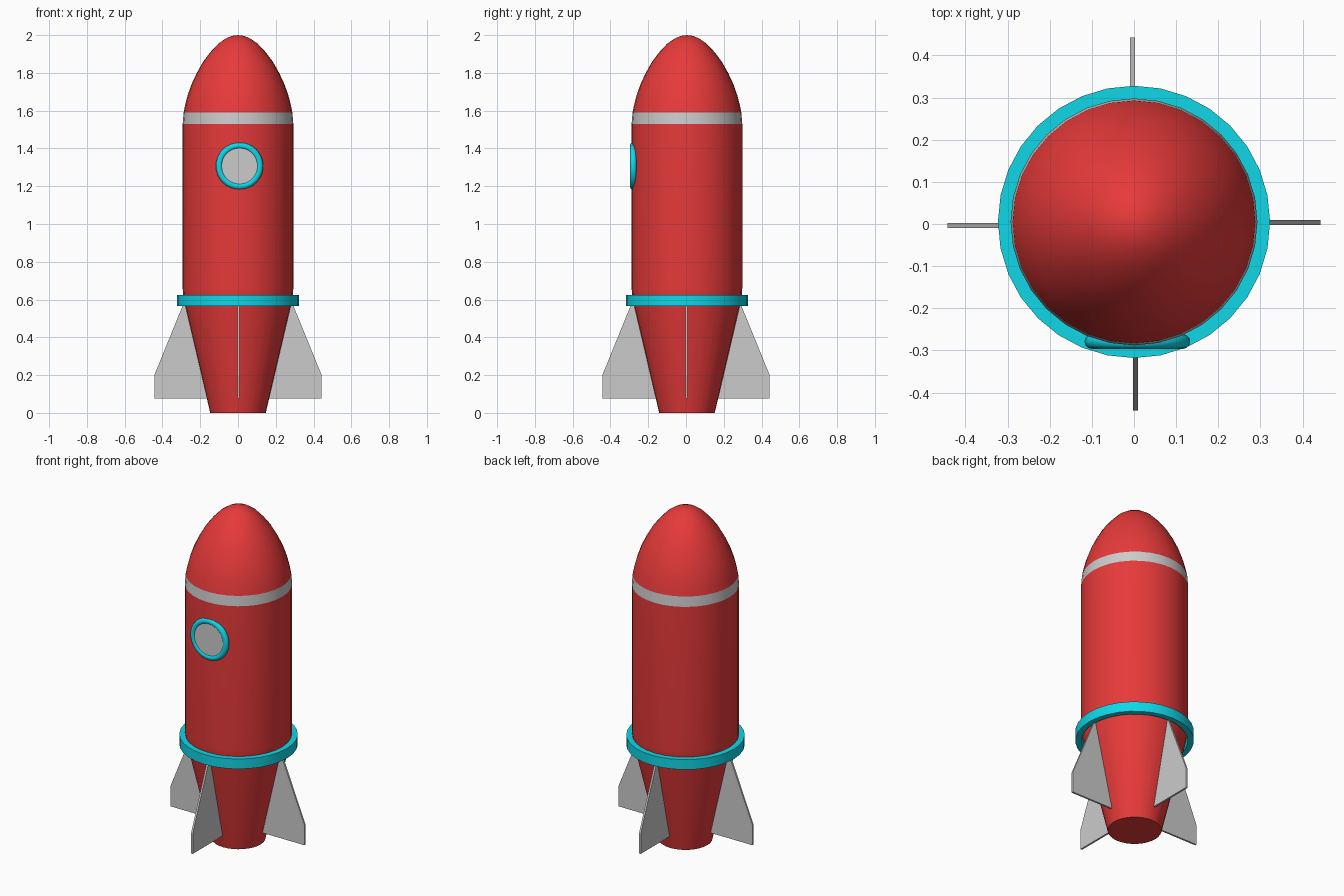
import bpy, bmesh, math
from mathutils import Matrix

if "Cube" in bpy.data.objects:
    bpy.data.objects.remove(bpy.data.objects["Cube"])

SEG = 32
OFF_Y = 0.005  # hull axis sits slightly behind the fin axis


def paint(name, rgb):
    m = bpy.data.materials.new(name)
    m.diffuse_color = (*rgb, 1)
    m.use_nodes = True
    m.node_tree.nodes["Principled BSDF"].inputs["Base Color"].default_value = m.diffuse_color
    return m


RED = paint("red", (0.8, 0.042, 0.042))
TEAL = paint("teal", (0.005, 0.68, 0.81))


def finish(name, bm, mat=None, angle=35):
    bmesh.ops.recalc_face_normals(bm, faces=bm.faces)
    me = bpy.data.meshes.new(name)
    bm.to_mesh(me)
    bm.free()
    ob = bpy.data.objects.new(name, me)
    bpy.context.collection.objects.link(ob)
    if mat:
        me.materials.append(mat)
    if angle:
        bpy.ops.object.select_all(action='DESELECT')
        ob.select_set(True)
        bpy.context.view_layer.objects.active = ob
        bpy.ops.object.shade_smooth_by_angle(angle=math.radians(angle))
    return ob


def lathe(name, profile, mat=None, closed=False, seg=SEG):
    """Revolve (radius, z) points around the z axis."""
    bm = bmesh.new()
    vs = [bm.verts.new((r, 0, z)) for r, z in profile]
    pairs = list(zip(vs, vs[1:])) + ([(vs[-1], vs[0])] if closed else [])
    es = [bm.edges.new(p) for p in pairs]
    bmesh.ops.spin(bm, geom=vs + es, cent=(0, 0, 0), axis=(0, 0, 1),
                   angle=math.tau, steps=seg, use_merge=False)
    bmesh.ops.remove_doubles(bm, verts=bm.verts, dist=1e-5)
    ob = finish(name, bm, mat)
    ob.location.y = OFF_Y
    return ob


# Hull: flat base, tapered tail, straight body
lathe("hull", [(0, 0), (0.147, 0), (0.282, 0.575), (0.29, 0.62),
               (0.293, 0.66), (0.293, 1.53)], RED)

# Pale band below the nose
lathe("nose_band", [(0.293, 1.53), (0.288, 1.59)])

# Rounded nose cone
lathe("nose_cone", [(0.288, 1.59), (0.28, 1.63), (0.267, 1.68), (0.246, 1.74),
                    (0.218, 1.80), (0.184, 1.86), (0.146, 1.91), (0.104, 1.955),
                    (0.065, 1.982), (0.032, 1.996), (0, 2.0)], RED)

# Collar above the fins
lathe("collar", [(0.29, 0.565), (0.323, 0.565), (0.323, 0.625), (0.29, 0.625)],
      TEAL, closed=True)

# Porthole frame and pane on the front
FACE_FRONT = Matrix.Rotation(math.radians(90), 4, 'X')
frame = lathe("porthole_frame",
              [(0.108 + 0.0175 * math.cos(a * math.tau / 12),
                0.0175 * math.sin(a * math.tau / 12)) for a in range(12)],
              TEAL, closed=True)
frame.matrix_world = Matrix.Translation((0.008, -0.279, 1.307)) @ FACE_FRONT
pane = lathe("porthole_pane", [(0, 0), (0.105, 0), (0.105, 0.012), (0, 0.012)])
pane.matrix_world = Matrix.Translation((0.008, -0.278, 1.307)) @ FACE_FRONT

# Four tail fins
FIN = [(0.14, 0.077), (0.443, 0.077), (0.443, 0.2), (0.29, 0.575), (0.25, 0.575)]
for i in range(4):
    bm = bmesh.new()
    face = bm.faces.new([bm.verts.new((x, -0.002, z)) for x, z in FIN])
    ext = bmesh.ops.extrude_face_region(bm, geom=[face])
    bmesh.ops.translate(bm, vec=(0, 0.011, 0),
                        verts=[g for g in ext["geom"] if isinstance(g, bmesh.types.BMVert)])
    fin = finish(f"fin_{i + 1}", bm, angle=0)
    fin.rotation_euler.z = i * math.pi / 2
